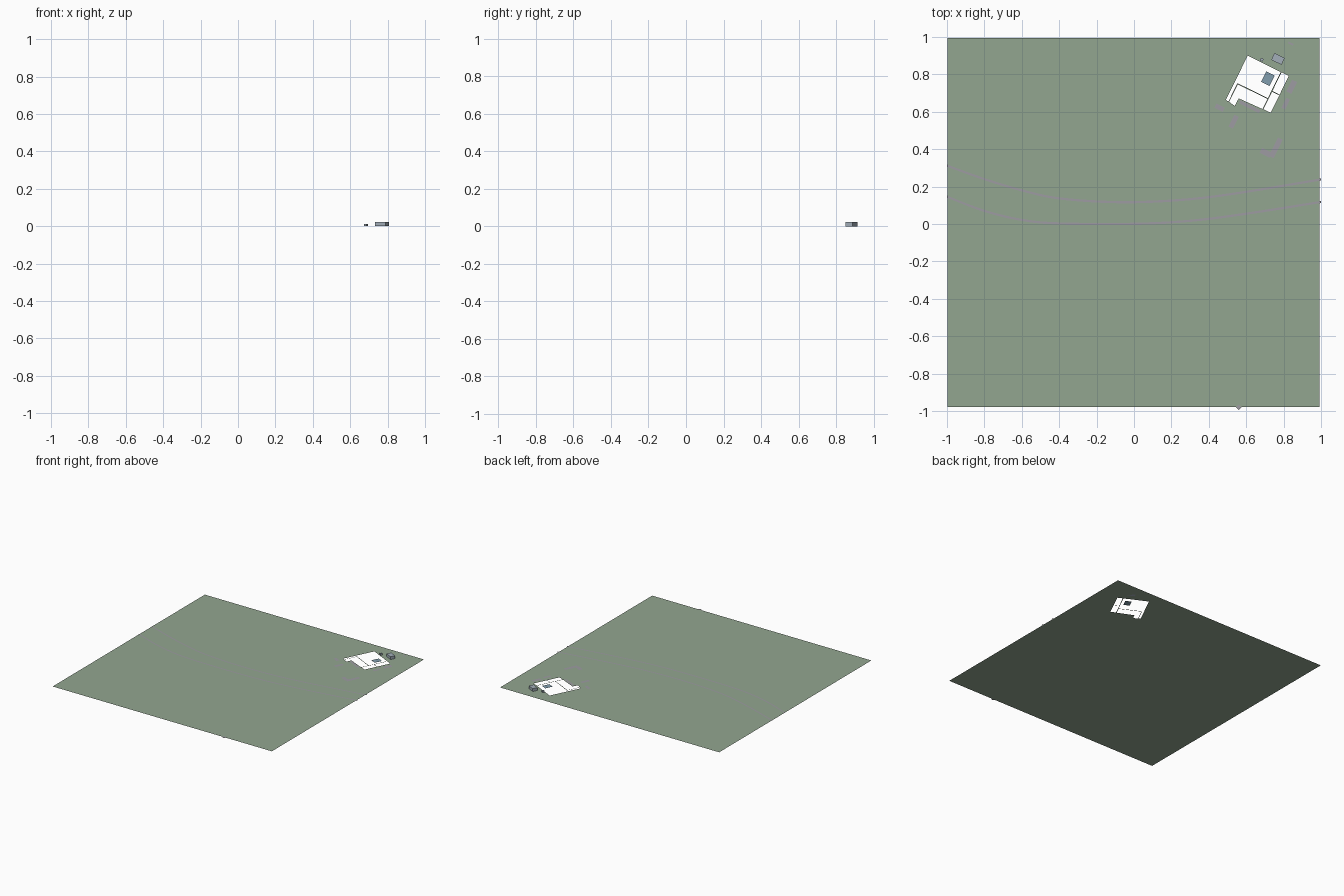
import bpy, bmesh, math
from mathutils import Vector

if "Cube" in bpy.data.objects:
    bpy.data.objects.remove(bpy.data.objects["Cube"])

LIFT = 0.0004


def material(name, rgb):
    m = bpy.data.materials.new(name)
    m.diffuse_color = (*rgb, 1)
    m.use_nodes = True
    m.node_tree.nodes["Principled BSDF"].inputs["Base Color"].default_value = m.diffuse_color
    return m


GREEN = material("grass", (0.29, 0.38, 0.28))
PAVE = material("paving", (0.34, 0.33, 0.36))
BLUE = material("blue", (0.22, 0.34, 0.42))
STEEL = material("steel", (0.36, 0.42, 0.48))

# House frame: u runs along the rear wall, v runs toward the road
ORIGIN = Vector((0.608, 0.90))
ANG = math.radians(-26.3)
U = Vector((math.cos(ANG), math.sin(ANG)))
V = Vector((math.sin(ANG), -math.cos(ANG)))


def house(u, v):
    return tuple(ORIGIN + U * u + V * v)


def finish(name, bm, mat):
    me = bpy.data.meshes.new(name)
    bm.to_mesh(me)
    bm.free()
    ob = bpy.data.objects.new(name, me)
    bpy.context.collection.objects.link(ob)
    me.materials.append(mat)
    return ob


def sheet(name, loops, mat, z=0.0):
    """Flat face from an outer loop and optional hole loops."""
    bm = bmesh.new()
    edges = []
    for loop in loops:
        vs = [bm.verts.new((x, y, z)) for x, y in loop]
        edges += [bm.edges.new((vs[i - 1], vs[i])) for i in range(len(vs))]
    bmesh.ops.triangle_fill(bm, use_beauty=True, use_dissolve=False,
                            edges=edges, normal=(0, 0, 1))
    for f in bm.faces:
        f.normal_update()
        if f.normal.z < 0:
            f.normal_flip()
    return finish(name, bm, mat)


def rect(u, v, w, d):
    return [house(u + a * w / 2, v + b * d / 2)
            for a, b in ((-1, -1), (-1, 1), (1, 1), (1, -1))]


def block(name, u, v, w, d, z0, z1, mat):
    bm = bmesh.new()
    base = bm.faces.new([bm.verts.new((x, y, z0)) for x, y in rect(u, v, w, d)])
    up = bmesh.ops.extrude_face_region(bm, geom=[base], use_keep_orig=True)["geom"]
    bmesh.ops.translate(bm, vec=(0, 0, z1 - z0),
                        verts=[g for g in up if isinstance(g, bmesh.types.BMVert)])
    bmesh.ops.recalc_face_normals(bm, faces=bm.faces[:])
    return finish(name, bm, mat)


# Lawn with open rooms, leaving thin wall strips between them
rooms = [
    [(0, 0), (0.197, 0), (0.197, 0.156), (0.016, 0.156), (0.016, 0.266), (0, 0.264)],
    [(0.02, 0.161), (0.197, 0.161), (0.197, 0.221), (0.058, 0.226),
     (0.057, 0.271), (0.02, 0.266)],
    [(0.202, 0), (0.245, 0), (0.245, 0.111), (0.202, 0.111)],
    [(0.202, 0.115), (0.245, 0.115), (0.245, 0.219), (0.202, 0.219)],
]
lawn = [(-0.998, -0.978), (0.992, -0.978), (0.992, 0.995), (-0.998, 0.995)]
sheet("lawn", [lawn] + [[house(*p) for p in r] for r in rooms], GREEN)

# Blue panel inside the main room
sheet("floor_panel", [rect(0.151, 0.063, 0.05, 0.062)], BLUE)

# Outbuilding and small chest behind the house
block("outbuilding", 0.153, -0.056, 0.061, 0.04, 0.0, 0.023, STEEL)
block("chest", 0.077, -0.014, 0.016, 0.016, 0.0, 0.013, STEEL)


# Road edges
def samples(pts, n=6):
    out = []
    for i in range(len(pts) - 1):
        p = [Vector(pts[min(max(i + k, 0), len(pts) - 1)]) for k in (-1, 0, 1, 2)]
        for s in range(n):
            t = s / n
            out.append(0.5 * (2 * p[1] + (p[2] - p[0]) * t
                       + (2 * p[0] - 5 * p[1] + 4 * p[2] - p[3]) * t * t
                       + (3 * p[1] - p[0] - 3 * p[2] + p[3]) * t ** 3))
    return out + [Vector(pts[-1])]


def strip(name, pts, width):
    bm = bmesh.new()
    rows = [[bm.verts.new((p.x, p.y + s * width / 2, LIFT)) for s in (-1, 1)]
            for p in samples(pts)]
    for a, b in zip(rows, rows[1:]):
        bm.faces.new((a[0], b[0], b[1], a[1]))
    finish(name, bm, PAVE)


strip("road_edge_far", [(-1, .312), (-.8, .24), (-.6, .18), (-.4, .137), (-.1, .117),
                        (.2, .125), (.5, .157), (1, .238)], 0.012)
strip("road_edge_near", [(-1, .146), (-.8, .07), (-.6, .022), (-.4, .003), (0, .001),
                         (.3, .017), (.6, .055), (1, .118)], 0.012)

# Paving patches around the house: u, v, width, depth
patches = [
    (-0.011, 0.316, 0.05, 0.025), (0.089, 0.35, 0.026, 0.07),
    (0.353, 0.375, 0.028, 0.11), (0.317, 0.423, 0.06, 0.03),
    (0.285, 0.045, 0.03, 0.07), (0.296, 0.14, 0.022, 0.06),
    (0.178, -0.16, 0.03, 0.01), (0.13, 0.24, 0.12, 0.018),
]
for i, p in enumerate(patches):
    sheet(f"paving_{i + 1}", [rect(*p)], PAVE, LIFT)

# Small marker at the front boundary
sheet("boundary_marker", [[(0.545, -0.98), (0.56, -0.995), (0.575, -0.98), (0.56, -0.965)]],
      PAVE, LIFT)
